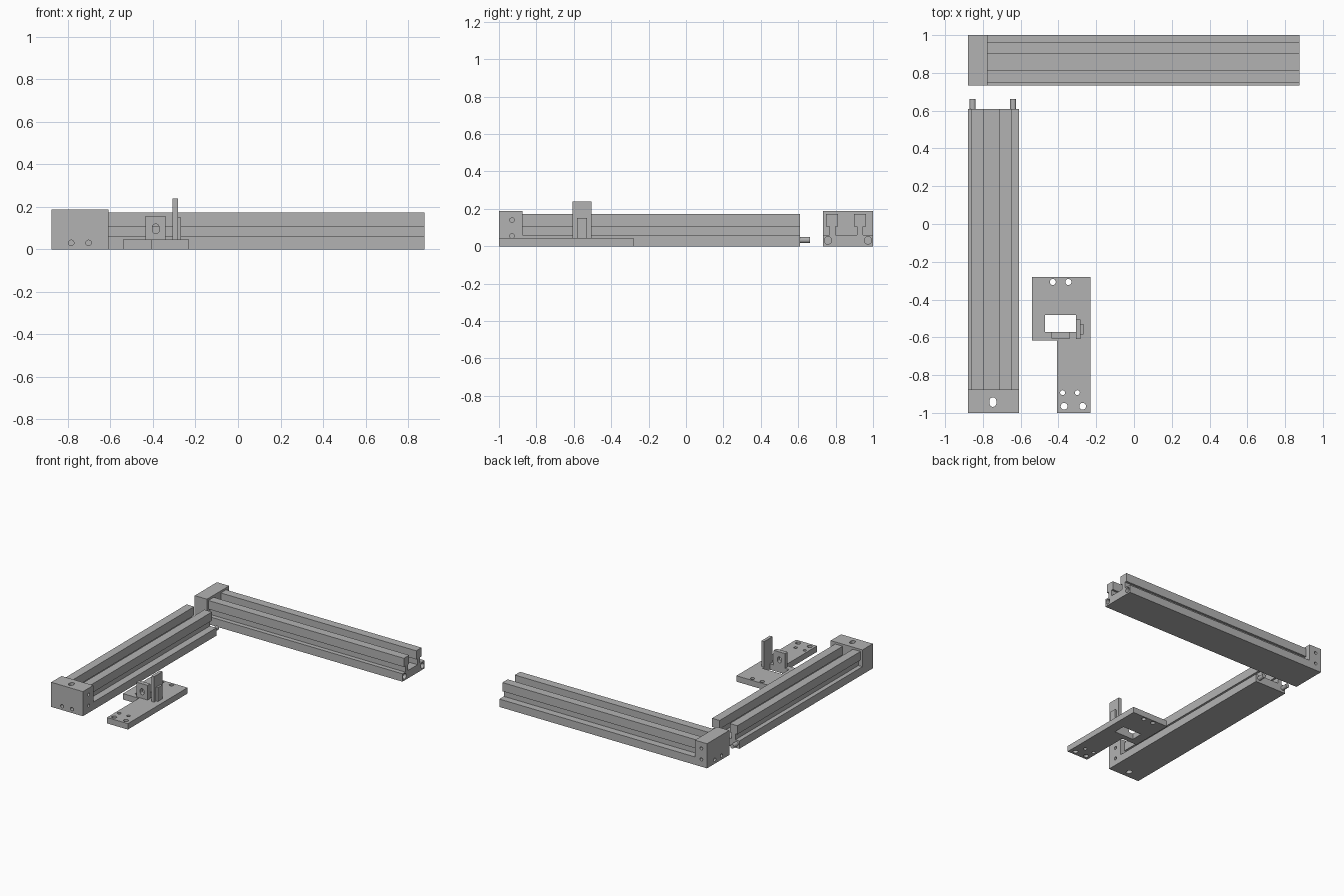
import bpy, bmesh
from math import cos, sin, pi
from mathutils import Matrix, Vector

cube = bpy.data.objects.get("Cube")
if cube:
    bpy.data.objects.remove(cube, do_unlink=True)

metal = bpy.data.materials.new("machined grey metal")
metal.use_nodes = True
GREY = (0.45, 0.45, 0.45, 1)
metal.diffuse_color = GREY
metal.node_tree.nodes["Principled BSDF"].inputs["Base Color"].default_value = GREY


def prism(name, points, depth):
    """Extrude a closed outline of 3D points along a depth vector."""
    bm = bmesh.new()
    face = bm.faces.new([bm.verts.new(p) for p in points])
    out = bmesh.ops.extrude_face_region(bm, geom=[face])
    moved = [g for g in out["geom"] if isinstance(g, bmesh.types.BMVert)]
    bmesh.ops.translate(bm, verts=moved, vec=depth)
    bmesh.ops.recalc_face_normals(bm, faces=bm.faces)
    mesh = bpy.data.meshes.new(name)
    bm.to_mesh(mesh)
    bm.free()
    mesh.materials.append(metal)
    ob = bpy.data.objects.new(name, mesh)
    bpy.context.collection.objects.link(ob)
    return ob


def box(name, x, y, z):
    pts = [(x[0], y[0], z[0]), (x[1], y[0], z[0]), (x[1], y[1], z[0]), (x[0], y[1], z[0])]
    return prism(name, pts, (0, 0, z[1] - z[0]))


def rod(name, start, end, r, stretch=Vector((0, 0, 0)), n=24):
    """Round bar, or a slot shape when stretched sideways."""
    start, end = Vector(start), Vector(end)
    axis = end - start
    s = stretch.normalized() if stretch.length else axis.orthogonal().normalized()
    t = axis.normalized().cross(s)
    pts = []
    for i in range(n):
        a = 2 * pi * (i + 0.5) / n
        side = 1 if cos(a) > 0 else -1
        pts.append(start + r * (cos(a) * s + sin(a) * t) + side * stretch)
    return prism(name, pts, axis)


def cut(ob, cutters):
    """Subtract the cutters from a part, then remove them."""
    for c in cutters:
        c.hide_render = True
        mod = ob.modifiers.new("cut", 'BOOLEAN')
        mod.operation, mod.solver, mod.object = 'DIFFERENCE', 'EXACT', c
    dg = bpy.context.evaluated_depsgraph_get()
    mesh = bpy.data.meshes.new_from_object(ob.evaluated_get(dg))
    ob.modifiers.clear()
    ob.data = mesh
    for c in cutters:
        bpy.data.objects.remove(c, do_unlink=True)


HALF = 0.134     # half width of a rail
LEDGE, NECK, RAIL_TOP, BLOCK_TOP = 0.06, 0.106, 0.172, 0.188
SHIFT = -0.01    # slot centre sits slightly off the middle


def rail(name, to_world, start, joint, end, holes_at):
    """Slotted rail with an end block; to_world maps (along, across, z)."""
    W = lambda a, c, z: Vector(to_world(a, c, z))
    # half outline from the base edge to the middle of the T slot
    rib = [(0.09, LEDGE), (0.09, NECK), (0.107, NECK), (0.107, RAIL_TOP),
           (0.043, RAIL_TOP), (0.043, NECK), (0.058, NECK), (0.058, LEDGE)]
    right = [(HALF, 0), (HALF, LEDGE)] + [(SHIFT + u, z) for u, z in rib]
    left = [(SHIFT - u, z) for u, z in reversed(rib)] + [(-HALF, LEDGE), (-HALF, 0)]
    body = prism(name + "_rail", [W(joint, u, z) for u, z in right + left],
                 W(end, 0, 0) - W(joint, 0, 0))
    block = prism(name + "_end_block",
                  [W(start, u, z) for u, z in ((-HALF, 0), (HALF, 0), (HALF, BLOCK_TOP), (-HALF, BLOCK_TOP))],
                  W(joint, 0, 0) - W(start, 0, 0))
    # screw holes in the end and in the side of the block
    screws = [rod("cutter", W(start - 0.02, u, 0.03), W(joint - 0.02, u, 0.03), 0.013)
              for u in (-0.041, 0.041)]
    screws += [rod("cutter", W(holes_at, HALF + 0.02, z), W(holes_at, 0.05, z), 0.012)
               for z in (0.055, 0.14)]
    cut(block, screws)
    return body, block, W


# Side rail: runs front to back, pins at its far end
_, side_block, W = rail("side", lambda a, c, z: (c - 0.744, a, z), -1, -0.875, 0.61, -0.93)
cut(side_block, [rod("cutter", (-0.747, -0.943, -0.05), (-0.747, -0.943, 0.25), 0.018,
                     Vector((0, 0.007, 0)))])
for label, u in (("left", 0.104), ("right", -0.11)):
    rod(label + "_pin", W(0.6, u, 0.033), W(0.663, u, 0.033), 0.016)

# Back rail: runs left to right, with sockets in its free end
back_rail, _, W = rail("back", lambda a, c, z: (a, c + 0.866, z), -0.878, -0.775, 0.877, -0.83)
cut(back_rail, [rod("cutter", W(0.75, u, 0.031), W(0.9, u, 0.031), 0.02)
                for u in (-0.107, 0.107)])

# Bracket base plate with window and bolt holes
L, M, R = -0.54, -0.407, -0.23
STEP, BACK, THICK = -0.616, -0.28, 0.045
plate = prism("bracket_plate", [(M, -1, 0), (R, -1, 0), (R, BACK, 0), (L, BACK, 0),
                                (L, STEP, 0), (M, STEP, 0)], (0, 0, THICK))
bolts = [(-0.43, -0.307, 0.016), (-0.347, -0.307, 0.016), (-0.378, -0.893, 0.013),
         (-0.3, -0.893, 0.013), (-0.37, -0.965, 0.018), (-0.272, -0.965, 0.018)]
cutters = [rod("cutter", (x, y, -0.05), (x, y, 0.1), r) for x, y, r in bolts]
cutters.append(box("cutter", (-0.47, -0.307), (-0.573, -0.483), (-0.05, 0.1)))
cut(plate, cutters)

# Upright tabs standing on the bracket
tab = box("slotted_tab", (-0.436, -0.34), (-0.605, -0.573), (THICK, 0.157))
cut(tab, [rod("cutter", (-0.387, -0.7, 0.096), (-0.387, -0.5, 0.096), 0.016,
              Vector((0, 0, 0.007)))])
box("tall_tab", (-0.307, -0.283), (-0.608, -0.505), (THICK, 0.24))
box("backing_tab", (-0.283, -0.268), (-0.584, -0.53), (THICK, 0.15))
